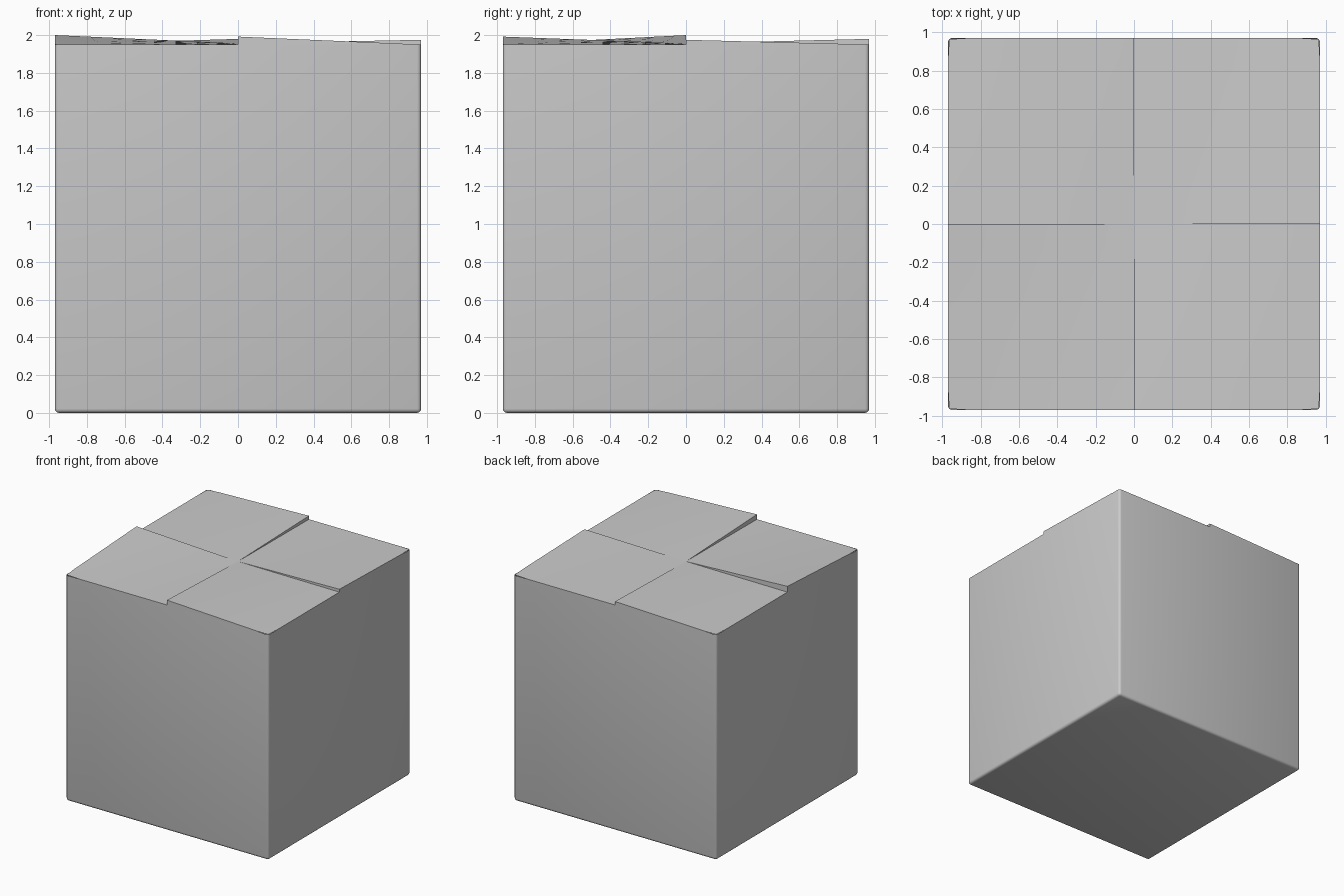
import bpy, bmesh
from mathutils import Matrix
from math import radians

if "Cube" in bpy.data.objects:
    bpy.data.objects.remove(bpy.data.objects["Cube"])

R = 0.97       # half width
H = 1.95       # height of the box walls
BEV = 0.022    # rounding of the corners
N = 8          # subdivisions of each flap


def finish(bm, name):
    bmesh.ops.recalc_face_normals(bm, faces=bm.faces)
    me = bpy.data.meshes.new(name)
    bm.to_mesh(me)
    bm.free()
    ob = bpy.data.objects.new(name, me)
    bpy.context.collection.objects.link(ob)
    bpy.ops.object.select_all(action='DESELECT')
    bpy.context.view_layer.objects.active = ob
    ob.select_set(True)
    bpy.ops.object.shade_smooth_by_angle(angle=radians(40))
    return ob


# Box body: walls and floor with rounded edges, open under the flaps
bm = bmesh.new()
bmesh.ops.create_cube(bm, size=1, matrix=Matrix.Translation((0, 0, H / 2))
                      @ Matrix.Diagonal((2 * R, 2 * R, H, 1)))
edges = [e for e in bm.edges if min(v.co.z for v in e.verts) < H / 2]
bmesh.ops.bevel(bm, geom=edges, offset=BEV, segments=3, profile=0.5, affect='EDGES')
top = [f for f in bm.faces if all(v.co.z > H - 0.001 for v in f.verts)]
bmesh.ops.delete(bm, geom=top, context='FACES_ONLY')
finish(bm, "box_body")


# Interlocked flap: hinged on one wall, lifted at the outer end of its free edge
def flap(name, turn, lift, centre=0.006):
    bm = bmesh.new()
    grid = []
    for i in range(N + 1):
        row = []
        for j in range(N + 1):
            s, t = i / N, j / N      # s: wall to middle, t: hinge to free edge
            z = H + t * (lift * (1 - s) + centre * s)
            inset = BEV * 0.3 if i == j == 0 else 0
            row.append(bm.verts.new((-R * (1 - s) + inset, -R * (1 - t) + inset, z)))
        grid.append(row)
    for i in range(N):
        for j in range(N):
            bm.faces.new((grid[i][j], grid[i + 1][j], grid[i + 1][j + 1], grid[i][j + 1]))
    # Skirt below the raised side and the free edge
    rim = grid[0][1:] + [grid[i][N] for i in range(1, N + 1)]
    low = [bm.verts.new((v.co.x, v.co.y, H - 0.001)) for v in rim]
    for k in range(len(rim) - 1):
        bm.faces.new((rim[k], rim[k + 1], low[k + 1], low[k]))
    bm.faces.new((grid[0][0], rim[0], low[0]))
    bm.transform(Matrix.Rotation(radians(turn), 4, 'Z'))
    finish(bm, name)


for k, (name, lift) in enumerate([("front_flap", 0.05), ("right_flap", 0.042),
                                  ("back_flap", 0.025), ("left_flap", 0.03)]):
    flap(name, 90 * k, lift)
